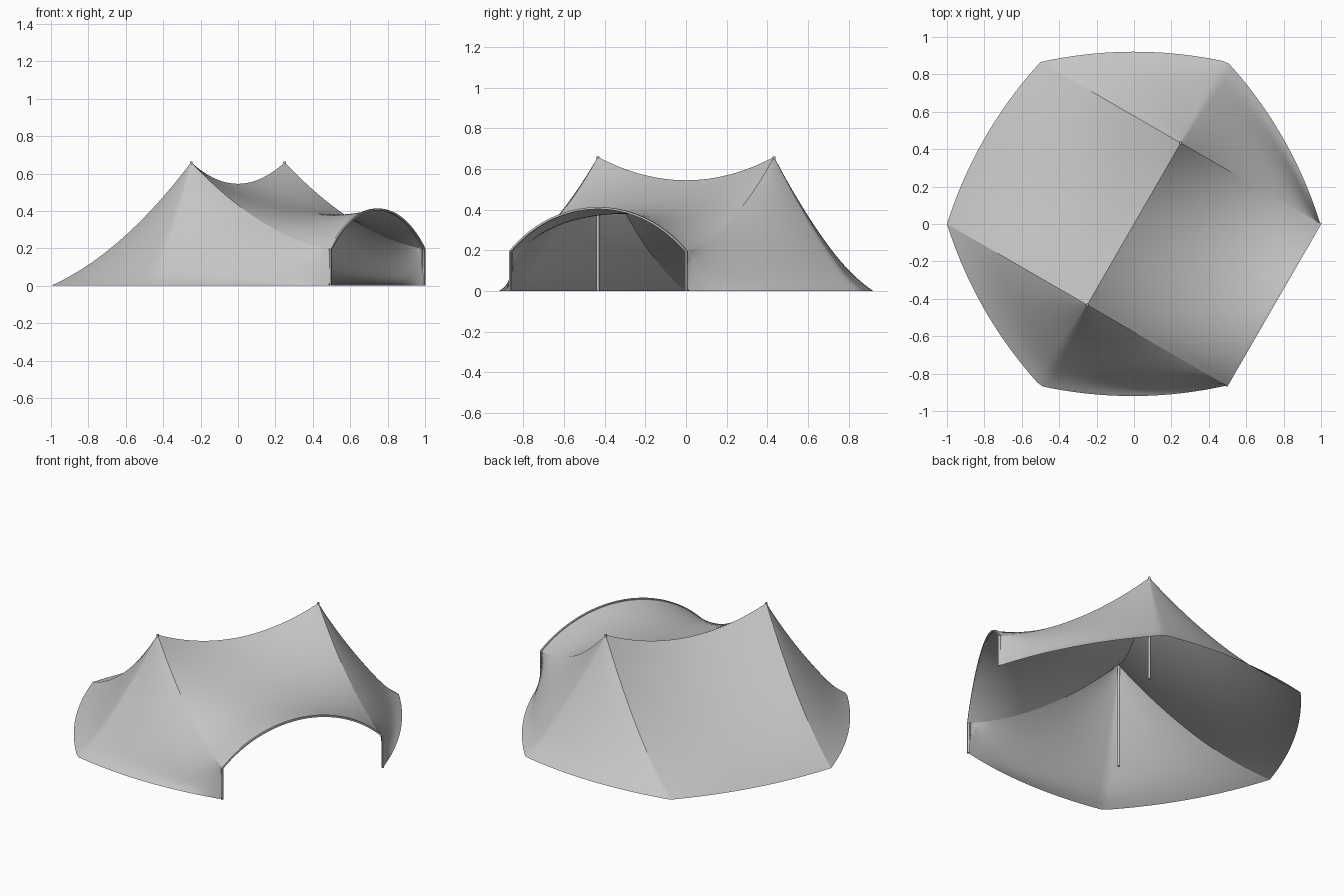
import bpy, bmesh, math
from mathutils import Vector, Matrix

if "Cube" in bpy.data.objects:
    bpy.data.objects.remove(bpy.data.objects["Cube"])

# Built in a local frame (arch towards +x, masts on the y axis), then turned -30 degrees
TURN = Matrix.Rotation(math.radians(-30), 4, 'Z')
A = math.sqrt(3) / 2
F = A - 0.005  # entrance side
N = 32
TOP, SPRING, RISE, SAG, BULGE = 0.66, 0.195, 0.213, 0.082, 0.055


def material(name, color):
    m = bpy.data.materials.new(name)
    m.diffuse_color = (*color, 1)
    m.use_nodes = True
    m.node_tree.nodes["Principled BSDF"].inputs["Base Color"].default_value = m.diffuse_color
    return m


fabric_mat = material("grey fabric", (0.56, 0.56, 0.56))


def finish(name, bm, smooth=True):
    bm.transform(TURN)
    me = bpy.data.meshes.new(name)
    bm.to_mesh(me)
    bm.free()
    me.materials.append(fabric_mat)
    for p in me.polygons:
        p.use_smooth = smooth
    ob = bpy.data.objects.new(name, me)
    bpy.context.collection.objects.link(ob)
    return ob


def hang(a, b, sag):
    """Sagging line between two points."""
    a, b = Vector(a), Vector(b)
    return lambda t: a.lerp(b, t) - Vector((0, 0, 4 * sag * t * (1 - t)))


def bow(a, b):
    """Ground edge bowed outwards in plan."""
    a, b = Vector(a), Vector(b)
    out = ((a + b) / 2).normalized() * BULGE
    return lambda t: a.lerp(b, t) + out * 4 * t * (1 - t)


def arch(t):
    r = (0.25 + RISE ** 2) / (2 * RISE)
    y = t - 0.5
    return Vector((F, y, SPRING + RISE - r + math.sqrt(r * r - y * y)))


def sheet(name, g):
    """Mesh from a grid of points, facing up."""
    bm = bmesh.new()
    v = [[bm.verts.new(p) for p in row] for row in g]
    for a, b in zip(v, v[1:]):
        for j in range(len(a) - 1):
            bm.faces.new((a[j], b[j], b[j + 1], a[j + 1]))
    bmesh.ops.remove_doubles(bm, verts=bm.verts[:], dist=1e-5)
    bm.normal_update()
    if sum(f.normal.z * f.calc_area() for f in bm.faces) < 0:
        bmesh.ops.reverse_faces(bm, faces=bm.faces[:])
    return finish(name, bm)


def roof(name, s0, s1, t0, t1):
    """Membrane spanning four edges: s0/s1 run along s, t0/t1 along t."""
    def point(s, t):
        return (s0(s).lerp(s1(s), t) + t0(t).lerp(t1(t), s)
                - s0(0).lerp(s0(1), s).lerp(s1(0).lerp(s1(1), s), t))
    sheet(name, [[point(i / N, j / N) for j in range(N + 1)] for i in range(N + 1)])


def front_ridge(k):
    return hang((0, 0.5 * k, TOP), (F, 0.5 * k, SPRING), SAG)


def back_ridge(k):
    return hang((0, 0.5 * k, TOP), (-A, 0.5 * k, 0), SAG)


# Roof panels either side of the main ridge
main_ridge = hang((0, -0.5, TOP), (0, 0.5, TOP), 0.115)
roof("front_roof", main_ridge, arch, front_ridge(-1), front_ridge(1))
roof("back_roof", main_ridge, bow((-A, -0.5, 0), (-A, 0.5, 0)),
     back_ridge(-1), back_ridge(1))

# Side sails fan out from each mast head to the bowed ground edge;
# next to the entrance they are lifted to meet the top of the post
for k, side in ((-1, "left"), (1, "right")):
    e1 = bow((-A, 0.5 * k, 0), (0, k, 0))
    e2 = bow((0, k, 0), (F, 0.5 * k, 0))
    head = Vector((0, 0.5 * k, TOP))
    grid = []
    for i in range(2 * N + 1):
        s = 1 - (1 - i / (2 * N)) ** 1.5
        foot = e1(2 * s) if s < 0.5 else e2(2 * s - 1)
        ray = hang(head, foot, SAG)
        row = []
        for j in range(N + 1):
            t = j / N
            lift = SPRING * t * s ** (1 / max(1 - t, 1e-3))
            row.append(ray(t) + Vector((0, 0, lift)))
        grid.append(row)
    grid.append(grid[-1][:-1] + [Vector((F, 0.5 * k, 0))])  # strip down the post
    sheet(side + "_side_sail", grid)

    # Mast
    bm = bmesh.new()
    bmesh.ops.create_cone(bm, cap_ends=True, segments=12, radius1=0.007, radius2=0.007,
                          depth=TOP + 0.003,
                          matrix=Matrix.Translation((0, 0.5 * k, (TOP + 0.003) / 2)))
    finish(side + "_mast", bm, False)

# Entrance frame: two posts joined by an arched beam, square section
path = [Vector((F, -0.5, 0))] + [arch(i / 32) for i in range(33)] + [Vector((F, 0.5, 0))]
bm = bmesh.new()
rings = []
for i, p in enumerate(path):
    d = (path[min(i + 1, len(path) - 1)] - path[max(i - 1, 0)]).normalized()
    n = Vector((1, 0, 0)).cross(d) * 0.005
    x = Vector((0.006, 0, 0))
    rings.append([bm.verts.new(p + a * x + b * n)
                  for a, b in ((-1, -1), (1, -1), (1, 1), (-1, 1))])
for r, q in zip(rings, rings[1:]):
    for c in range(4):
        bm.faces.new((r[c], r[(c + 1) % 4], q[(c + 1) % 4], q[c]))
bm.faces.new(rings[0])
bm.faces.new(rings[-1])
bmesh.ops.recalc_face_normals(bm, faces=bm.faces[:])
finish("entrance_arch_frame", bm, False)
